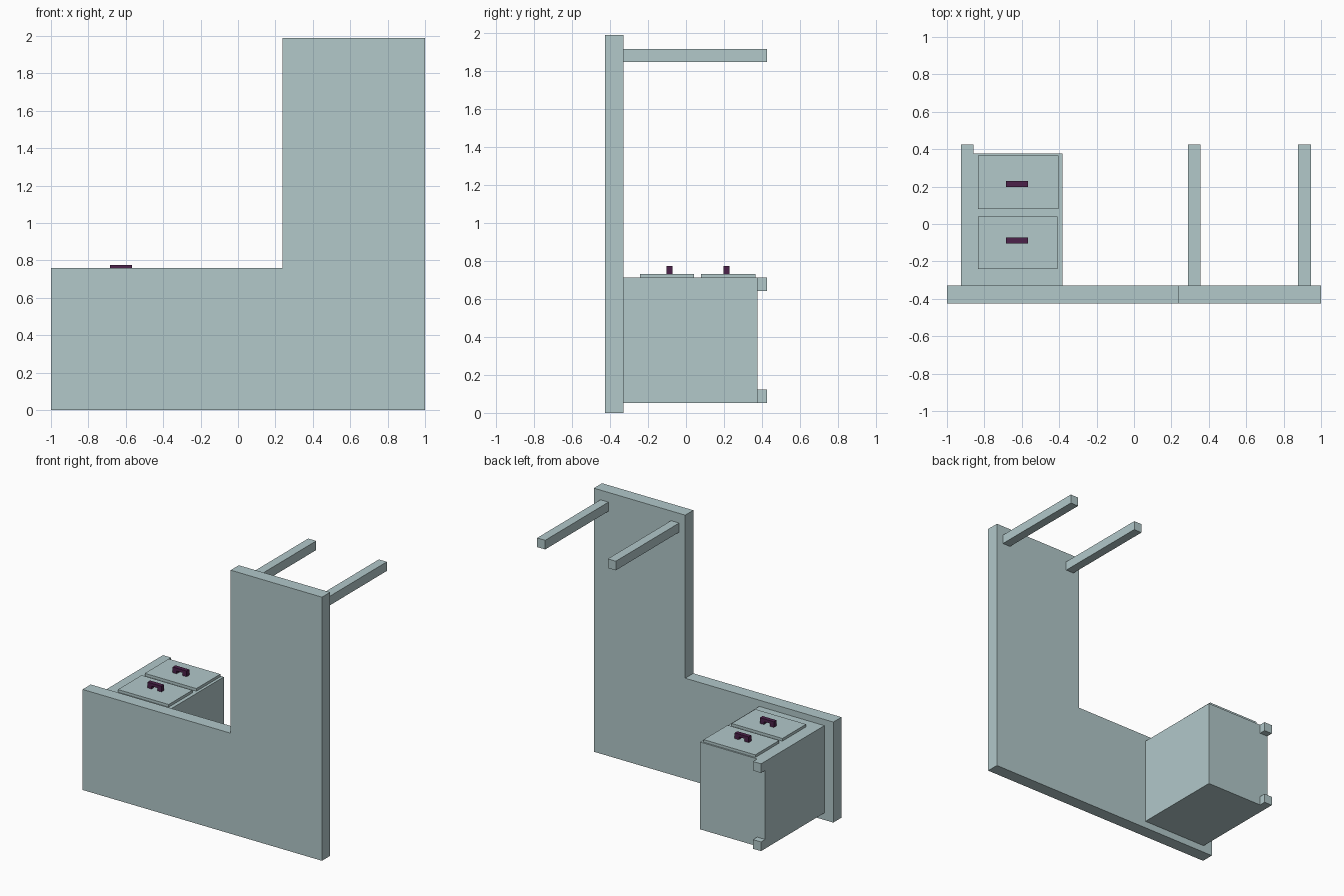
import bpy, bmesh

if "Cube" in bpy.data.objects:
    bpy.data.objects.remove(bpy.data.objects["Cube"])


def material(name, rgb):
    m = bpy.data.materials.new(name)
    m.diffuse_color = (*rgb, 1)
    m.use_nodes = True
    m.node_tree.nodes["Principled BSDF"].inputs["Base Color"].default_value = m.diffuse_color
    return m


PALE = material("pale grey teal", (0.445, 0.58, 0.59))
PLUM = material("dark plum", (0.072, 0.015, 0.067))


def prism(name, profile, y0, y1, mat):
    """Extrude an xz profile from y0 to y1."""
    bm = bmesh.new()
    face = bm.faces.new([bm.verts.new((x, y0, z)) for x, z in profile])
    ext = bmesh.ops.extrude_face_region(bm, geom=[face])
    verts = [v for v in ext["geom"] if isinstance(v, bmesh.types.BMVert)]
    bmesh.ops.translate(bm, verts=verts, vec=(0, y1 - y0, 0))
    bmesh.ops.recalc_face_normals(bm, faces=bm.faces)
    mesh = bpy.data.meshes.new(name)
    bm.to_mesh(mesh)
    bm.free()
    mesh.materials.append(mat)
    obj = bpy.data.objects.new(name, mesh)
    bpy.context.collection.objects.link(obj)
    return obj


def box(name, x0, x1, y0, y1, z0, z1, mat):
    return prism(name, [(x0, z0), (x1, z0), (x1, z1), (x0, z1)], y0, y1, mat)


FRONT, INNER, END = -0.426, -0.329, 0.426

# L-shaped desk top, standing on its edge
prism("desk_top", [(-1, 0), (1, 0), (1, 1.99), (0.237, 1.99),
                   (0.237, 0.759), (-1, 0.759)], FRONT, INNER, PALE)

# Legs: two on the short wing, two along the cabinet corners
for i, (x, z) in enumerate([(0.288, 1.848), (0.878, 1.848),
                            (-0.925, 0.643), (-0.925, 0.053)]):
    box(f"leg_{i + 1}", x, x + 0.067, INNER, END, z, z + 0.069, PALE)

# Drawer cabinet
box("cabinet", -0.925, -0.382, INNER, 0.376, 0.053, 0.712, PALE)

# Drawer fronts with bracket handles
for i, (y0, y1, x1, hy) in enumerate([(0.079, 0.365, -0.403, 0.213),
                                      (-0.241, 0.041, -0.41, -0.087)]):
    box(f"drawer_front_{i + 1}", -0.834, x1, y0, y1, 0.712, 0.732, PALE)
    l, r, foot, low, mid, top = -0.684, -0.567, 0.034, 0.732, 0.753, 0.775
    prism(f"drawer_handle_{i + 1}",
          [(l, low), (l + foot, low), (l + foot, mid), (r - foot, mid),
           (r - foot, low), (r, low), (r, top), (l, top)],
          hy - 0.016, hy + 0.016, PLUM)
